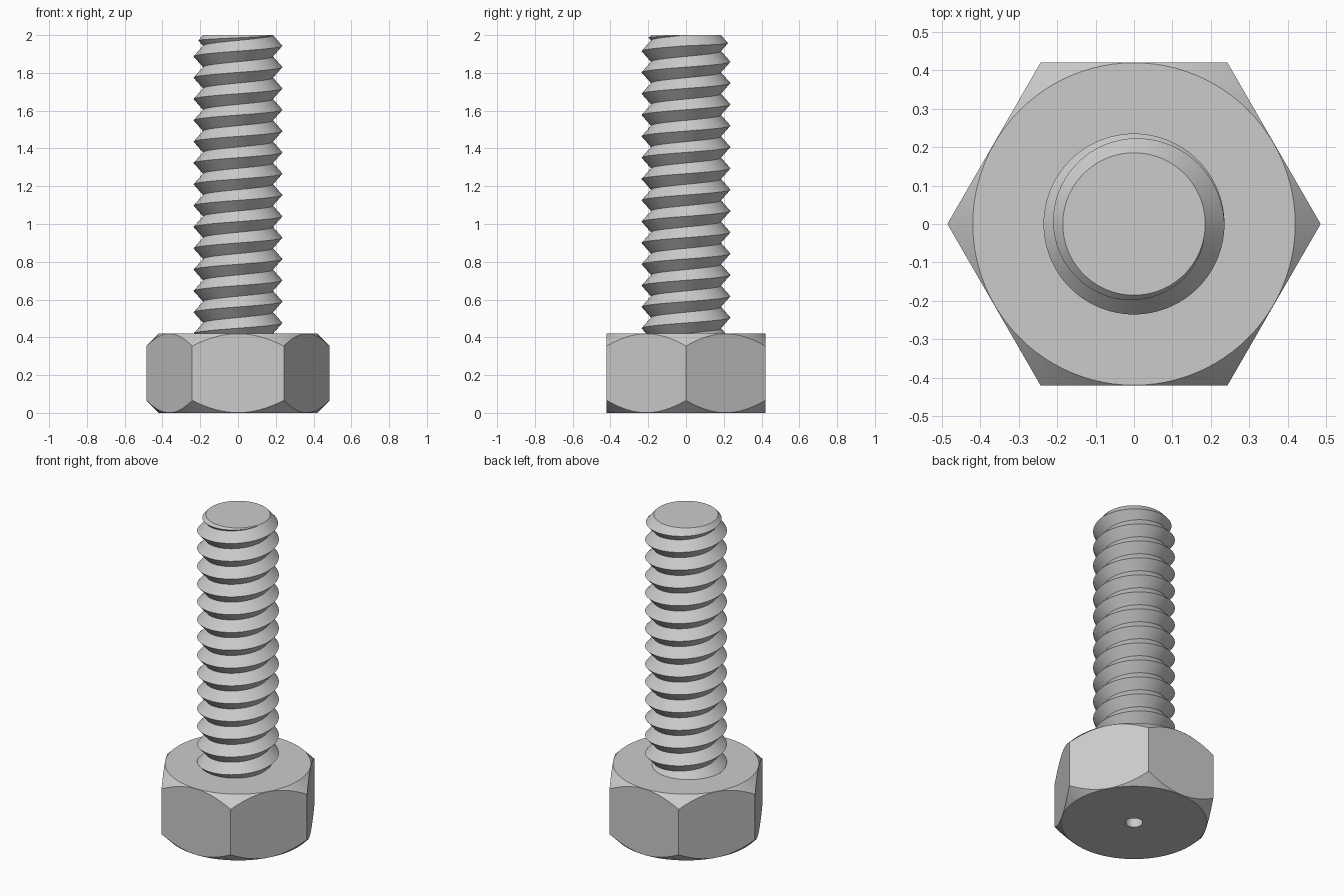
import bpy
import bmesh
from math import cos, sin, pi, radians

STEPS = 96                         # columns around the axis
FLAT, HEAD_TOP, TOP = 0.42, 0.42, 2.0
ROOT, CREST = 0.185, 0.235         # thread radii
PITCH = (TOP - HEAD_TOP) / 14
HALF = PITCH / 2

old = bpy.data.objects.get("Cube")
if old:
    bpy.data.objects.remove(old, do_unlink=True)

steel = bpy.data.materials.new("steel_grey")
steel.use_nodes = True
colour = (0.6, 0.6, 0.6, 1)
steel.diffuse_color = colour
bsdf = steel.node_tree.nodes["Principled BSDF"]
bsdf.inputs["Base Color"].default_value = colour


def polar_mesh(column):
    """Grid of quads from a function giving the (radius, z) list at each angle."""
    bm = bmesh.new()
    grid = []
    for i in range(STEPS + 1):
        a = 2 * pi * i / STEPS
        grid.append([bm.verts.new((r * cos(a), r * sin(a), z)) for r, z in column(a)])
    for left, right in zip(grid, grid[1:]):
        for j in range(len(left) - 1):
            bm.faces.new((left[j], right[j], right[j + 1], left[j + 1]))
    bmesh.ops.remove_doubles(bm, verts=bm.verts, dist=0.0001)
    return bm


def finish(bm, name):
    """Cap open ends and turn the mesh into a smooth object with sharp edges."""
    bmesh.ops.holes_fill(bm, edges=[e for e in bm.edges if e.is_boundary], sides=0)
    bmesh.ops.recalc_face_normals(bm, faces=bm.faces)
    mesh = bpy.data.meshes.new(name)
    bm.to_mesh(mesh)
    bm.free()
    mesh.materials.append(steel)
    obj = bpy.data.objects.new(name, mesh)
    bpy.context.collection.objects.link(obj)
    bpy.ops.object.select_all(action='DESELECT')
    obj.select_set(True)
    bpy.context.view_layer.objects.active = obj
    bpy.ops.object.shade_smooth_by_angle(angle=radians(30))
    return obj


# Hexagonal head: round chamfers at both ends, centre hole underneath
def head_column(a):
    side = FLAT / cos((a % (pi / 3)) - pi / 6)
    chamfer = FLAT - 0.001
    drop = side - chamfer
    return [(0.05, 0.25), (0.05, 0), (chamfer, 0), (side, drop),
            (side, HEAD_TOP - drop), (chamfer, HEAD_TOP)]


finish(polar_mesh(head_column), "hex_head")


# Threaded shank: right-hand V thread, bevelled to the root radius at the tip
def thread_column(a):
    points = []
    for row in range(35):
        z = HEAD_TOP - 2 * PITCH + row * HALF + PITCH * a / (2 * pi)
        if row % 2 == 0:
            points.append((ROOT, min(z, TOP)))
        else:
            cut = max(0, z - (TOP - HALF)) / 2
            r = CREST - cut * (CREST - ROOT) / HALF
            points.append((max(r, ROOT), min(z - cut, TOP)))
    return points


shank = polar_mesh(thread_column)
bmesh.ops.bisect_plane(shank, geom=shank.verts[:] + shank.edges[:] + shank.faces[:],
                       plane_co=(0, 0, 0.35), plane_no=(0, 0, 1), clear_inner=True)
finish(shank, "threaded_shank")
